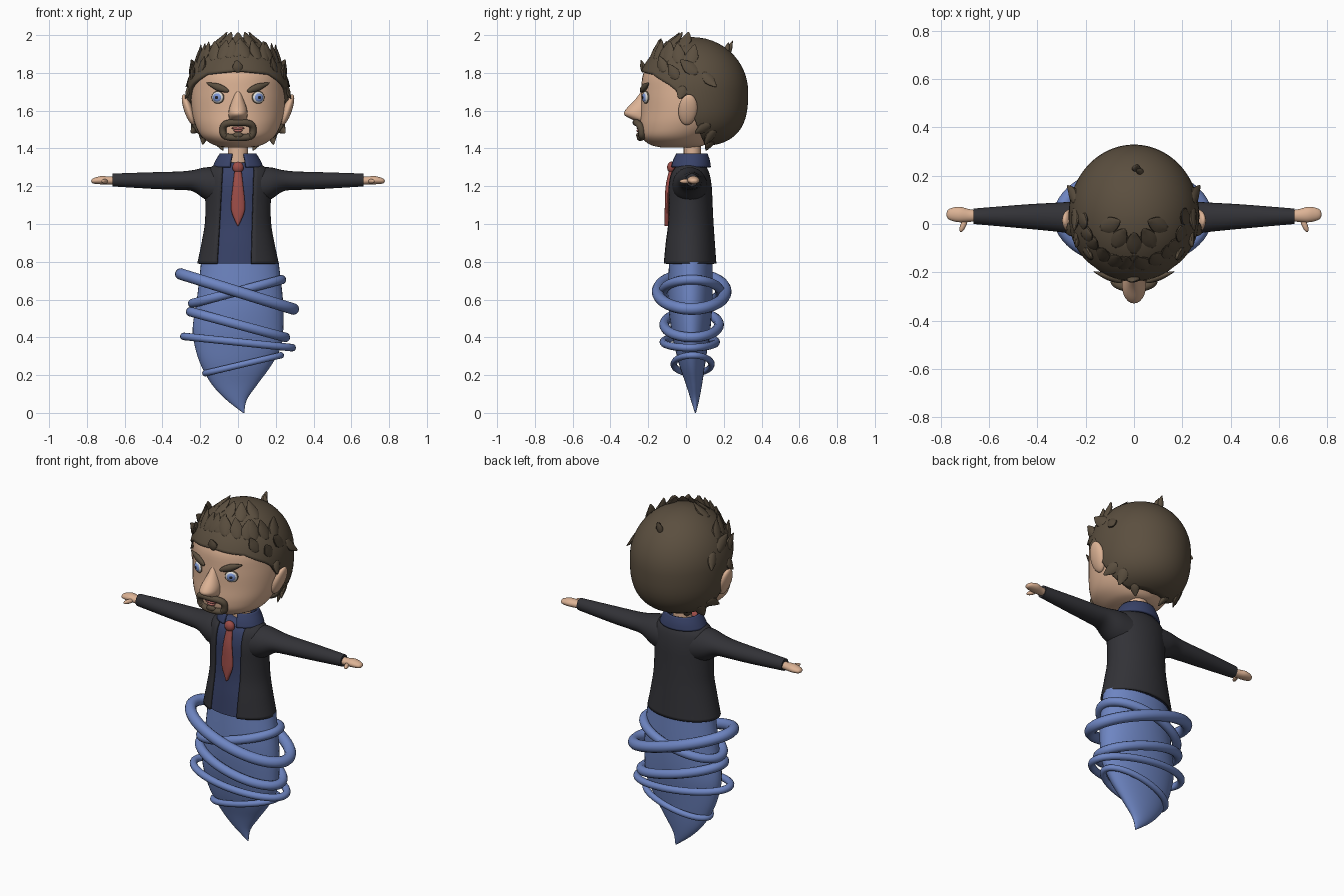
import bpy, bmesh, random
from math import sin, cos, pi, radians, asin, sqrt
from mathutils import Vector, Matrix

random.seed(4)
if "Cube" in bpy.data.objects:
    bpy.data.objects.remove(bpy.data.objects["Cube"])


def material(name, r, g, b):
    m = bpy.data.materials.new(name)
    m.use_nodes = True
    m.diffuse_color = (r, g, b, 1)
    m.node_tree.nodes["Principled BSDF"].inputs["Base Color"].default_value = (r, g, b, 1)
    return m


SKIN = material("skin", .72, .45, .30)
HAIR = material("brown hair", .105, .078, .05)
JACKET = material("charcoal jacket", .032, .032, .038)
SHIRT = material("navy shirt", .04, .055, .14)
TIE = material("red tie", .34, .075, .065)
TAIL = material("blue swirl", .155, .235, .54)
IRIS = material("iris blue", .2, .3, .65)
WHITE = material("eye white", .7, .7, .7)
PUPIL = material("pupil black", .015, .015, .02)
LIP = material("lip red", .45, .15, .13)


def finish(name, bm, mat, solid=0):
    bmesh.ops.recalc_face_normals(bm, faces=bm.faces)
    me = bpy.data.meshes.new(name)
    bm.to_mesh(me)
    bm.free()
    me.materials.append(mat)
    ob = bpy.data.objects.new(name, me)
    bpy.context.collection.objects.link(ob)
    for o in bpy.context.selected_objects:
        o.select_set(False)
    ob.select_set(True)
    bpy.context.view_layer.objects.active = ob
    bpy.ops.object.shade_smooth_by_angle(angle=radians(50))
    if solid:
        mod = ob.modifiers.new("thickness", 'SOLIDIFY')
        mod.thickness, mod.offset = solid, 0
    return ob


def spline(rows, steps=5):
    """Smooth interpolation through a table of rows."""
    out = []
    for i in range(len(rows) - 1):
        p0, p1, p2, p3 = (rows[min(max(i + k, 0), len(rows) - 1)] for k in (-1, 0, 1, 2))
        for s in range(steps):
            t = s / steps
            out.append([b + .5 * t * (c - a + t * (2 * a - 5 * b + 4 * c - d + t * (3 * (b - c) + d - a)))
                        for a, b, c, d in zip(p0, p1, p2, p3)])
    return out + [list(rows[-1])]


def oval(z, rx, yf, yb, xc=0, a0=0, a1=2 * pi, n=40):
    """Horizontal ring; angle starts at the front."""
    closed = a1 - a0 > 6.28
    angles = [a0 + (a1 - a0) * i / (n if closed else n - 1) for i in range(n)]
    return [Vector((xc + rx * sin(a), (yf + yb) / 2 - (yb - yf) / 2 * cos(a), z)) for a in angles]


def loft(name, rings, mat, closed=True, caps=(1, 1), solid=0):
    bm = bmesh.new()
    vs = [[bm.verts.new(p) for p in r] for r in rings]
    n = len(vs[0])
    for a, b in zip(vs, vs[1:]):
        for i in range(n if closed else n - 1):
            j = (i + 1) % n
            bm.faces.new((a[i], a[j], b[j], b[i]))
    for use, r in zip(caps, (vs[0], vs[-1])):
        if use and closed:
            bm.faces.new(r)
    return finish(name, bm, mat, solid)


def ball(name, loc, radii, mat, rot=(0, 0, 0)):
    bm = bmesh.new()
    bmesh.ops.create_uvsphere(bm, u_segments=24, v_segments=14, radius=1)
    for v in bm.verts:
        v.co = Vector(a * r for a, r in zip(v.co, radii))
    for axis, a in zip('XYZ', rot):
        bmesh.ops.rotate(bm, verts=bm.verts, matrix=Matrix.Rotation(a, 3, axis))
    bmesh.ops.translate(bm, verts=bm.verts, vec=loc)
    return finish(name, bm, mat)


def tube(name, pts, r, mat):
    cu = bpy.data.curves.new(name, 'CURVE')
    cu.dimensions, cu.bevel_depth, cu.bevel_resolution = '3D', r, 4
    sp = cu.splines.new('POLY')
    sp.points.add(len(pts) - 1)
    for q, p in zip(sp.points, pts):
        q.co = (*p, 1)
    sp.use_cyclic_u = True
    bm = bmesh.new()
    ob = bpy.data.objects.new(name, cu)
    bpy.context.collection.objects.link(ob)
    bm.from_mesh(ob.to_mesh())
    bpy.data.objects.remove(ob)
    bpy.data.curves.remove(cu)
    return finish(name, bm, mat)


def leaf(bm, center, t, n, w, l, h, bend=.15):
    """Pointed lock of hair along t, lying flat against normal n."""
    t = t.normalized()
    s = t.cross(n).normalized()
    n = s.cross(t)
    vs = bmesh.ops.create_uvsphere(bm, u_segments=10, v_segments=8, radius=1)["verts"]
    for v in vs:
        a, b, c = v.co
        k = 1 - .55 * max(c, 0)
        v.co = center + s * a * w * k + t * c * l + n * (b * h * k + bend * l * c * c)


# Swirling tail
TAIL_ROWS = [(.8, .205, -.09, .14, .01), (.6, .228, -.095, .14, .01), (.45, .24, -.08, .13, 0),
             (.35, .228, -.06, .115, 0), (.25, .185, -.035, .1, -.01), (.15, .12, 0, .085, -.018),
             (.07, .055, .025, .07, -.008), (0, .003, .047, .053, .03)]
loft("tail", [oval(*r) for r in spline(TAIL_ROWS)], TAIL)

# Rings: left z, right z, centre x, half width, centre y, half depth, thickness
for i, (z0, z1, xc, hx, yc, hy, r) in enumerate([
        (.735, .55, -.005, .298, .03, .18, .031), (.58, .705, -.005, .235, .03, .15, .025),
        (.535, .4, 0, .25, .03, .145, .026), (.405, .345, 0, .287, .02, .14, .02),
        (.21, .305, .027, .2, .035, .1, .017)]):
    tube(f"swirl_ring_{i + 1}",
         [(xc + hx * cos(a), yc + hy * sin(a), (z0 + z1) / 2 + (z1 - z0) / 2 * cos(a))
          for a in (2 * pi * k / 56 for k in range(56))], r, TAIL)

# Shirt and open jacket
TORSO = spline([(.79, .21, -.12, .155), (.9, .187, -.112, .147), (1, .17, -.102, .14), (1.1, .167, -.1, .135),
                (1.2, .172, -.1, .13), (1.27, .165, -.085, .117), (1.31, .12, -.058, .095), (1.325, .09, -.04, .08)])
loft("shirt", [oval(z, rx * .95, yf + .009, yb - .009) for z, rx, yf, yb in TORSO], SHIRT)
coat = []
for z, rx, yf, yb in TORSO:
    k = (z - .79) / .53
    coat.append(oval(z, rx, yf, yb, 0, asin(min(.9, (.07 + .015 * k) / rx)),
                     2 * pi - asin(min(.9, (.11 - .03 * k) / rx))))
loft("jacket", coat, JACKET, closed=False, solid=.012)

# Collar, neck and tie
loft("collar", [oval(z, rx, yf, yb, 0, .33, 2 * pi - .33) for z, rx, yf, yb in
                spline([(1.3, .128, -.078, .125), (1.335, .112, -.068, .12), (1.37, .09, -.05, .108)], 3)],
     SHIRT, closed=False, solid=.014)
loft("neck", [oval(z, .053, -.012, .08) for z in (1.3, 1.45)], SKIN)
ball("tie_knot", (0, -.078, 1.3), (.03, .022, .03), TIE)
loft("tie_blade", [oval(z, w, y, y + .025, n=16) for z, w, y in
                   spline([(1.285, .018, -.09), (1.2, .028, -.108), (1.1, .037, -.112),
                           (1.05, .03, -.113), (.99, .003, -.113)], 4)], TIE)

# Sleeves and hands
SLEEVE = [(.1, 1.2, .1, .02, .095), (.17, 1.214, .086, .02, .088), (.24, 1.229, .056, .025, .07),
          (.31, 1.229, .049, .028, .061), (.45, 1.23, .044, .031, .05), (.665, 1.233, .034, .032, .032)]
HAND = [(.64, 1.23, .022, .034, .022), (.68, 1.23, .021, .035, .026), (.72, 1.232, .022, .039, .032),
        (.75, 1.23, .018, .04, .028), (.77, 1.228, .012, .04, .019), (.777, 1.228, .003, .04, .005)]
for side, s in (("left", 1), ("right", -1)):
    for part, rows, mat in (("sleeve", SLEEVE, JACKET), ("hand", HAND, SKIN)):
        loft(f"{side}_{part}", [[Vector((s * x, yc + ry * cos(a), zc + rz * sin(a)))
                                 for a in (2 * pi * k / 24 for k in range(24))]
                                for x, zc, rz, yc, ry in spline(rows)], mat)
    ball(f"{side}_thumb", (s * .706, -.002, 1.226), (.012, .034, .012), SKIN, (0, 0, s * .4))

# Head
HEAD = spline([(1.405, .07, -.13, .05), (1.42, .13, -.19, .1), (1.46, .19, -.235, .14), (1.52, .225, -.245, .2),
               (1.6, .245, -.24, .25), (1.7, .25, -.237, .27), (1.8, .238, -.225, .25), (1.88, .19, -.165, .2),
               (1.95, .09, -.07, .12)])
loft("head", [oval(*r) for r in HEAD], SKIN)


def face_y(x, z):
    _, rx, yf, yb = min(HEAD, key=lambda r: abs(r[0] - z))
    return (yf + yb) / 2 - (yb - yf) / 2 * sqrt(max(0, 1 - (x / rx) ** 2))


loft("nose", [oval(z, w, yf, -.18, n=24) for z, w, yf in
              spline([(1.72, .012, -.225), (1.66, .03, -.268), (1.61, .047, -.316), (1.58, .05, -.328),
                      (1.555, .045, -.29), (1.535, .03, -.235)])], SKIN)

# Ears, eyes and brows
for side, s in (("left", 1), ("right", -1)):
    ball(f"{side}_ear", (s * .262, .01, 1.605), (.024, .05, .086), SKIN, (-.1, s * .33, 0))
    turn = .42
    out = Vector((s * sin(turn), -cos(turn), 0))
    eye = Vector((s * .107, face_y(.107, 1.67), 1.67))
    for part, off, r, thick, mat in (("eye_rim", -.003, .037, .012, HAIR), ("eyeball", .001, .032, .013, WHITE),
                                     ("iris", .008, .024, .009, IRIS), ("pupil", .0145, .01, .004, PUPIL)):
        ball(f"{side}_{part}", eye + out * off, (r, thick, r * .93), mat, (0, 0, s * turn))
    bm = bmesh.new()
    leaf(bm, Vector((s * .108, face_y(.108, 1.725) - .008, 1.725)), Vector((s * .12, .045, .045)), out,
         .02, .068, .014, 0)
    finish(f"{side}_eyebrow", bm, HAIR)

# Beard around the mouth, chin tuft and lips
beard = []
for k in range(40):
    a = 2 * pi * k / 40
    x = .08 * abs(cos(a)) ** .6 * (1 if cos(a) > 0 else -1)
    z = 1.497 + .04 * abs(sin(a)) ** .6 * (1 if sin(a) > 0 else -1)
    beard.append((x, face_y(x, z) - .008 - .012 * max(0, sin(a)), z))
tube("goatee", beard, .018, HAIR)
ball("chin_tuft", (0, -.25, 1.47), (.028, .014, .016), HAIR)
ball("upper_lip", (0, -.25, 1.507), (.034, .011, .008), LIP)
ball("lower_lip", (0, -.25, 1.494), (.024, .012, .008), LIP)

# Hair cap, bounded by a hairline that depends on direction
HAIRLINE = [(0, 67), (40, 71), (65, 83), (82, 96), (92, 112), (102, 140), (115, 160), (181, 166)]


def hairline(az):
    az = abs(az)
    for (a, p), (b, q) in zip(HAIRLINE, HAIRLINE[1:]):
        if az <= b:
            return p + (q - p) * (az - a) / (b - a)


def hair_point(az, th):
    az, th = radians(az), radians(th)
    e = 1 if cos(th) > 0 else .7
    r, c = sin(th) ** e, abs(cos(th)) ** e
    return Vector((.262 * r * sin(az), .035 - .285 * r * cos(az), 1.7 + .28 * (c if cos(th) > 0 else -c)))


loft("hair_cap", [[hair_point(az, hairline(az) * u / 24) for az in range(-180, 180, 4)]
                  for u in [.2] + list(range(1, 25))], HAIR, caps=(1, 0), solid=.018)

# Locks: azimuth, polar angle, twist, half width, half length, lift
locks = [(az + random.uniform(-4, 4), 46 + abs(az) * .12, random.uniform(-.3, .3), .036, .06, .28)
         for az in range(-84, 85, 14)]
locks += [(az, 29, 0, .034, .06, .22) for az in (-70, -35, 0, 35, 70)]
locks += [(0, 66, .2, .028, .035, .6), (178, 42, .3, .018, .04, 1.1), (170, 40, -.6, .014, .03, .9)]
for s in (1, -1):
    locks += [(s * 55, 66, s * .5, .03, .05, .3), (s * 72, 74, s * .6, .03, .05, .35),
              (s * 80, 86, pi - s * .3, .03, .04, .25), (s * 92, 68, s * .9, .035, .06, .2),
              (s * 104, 72, pi + s * .6, .03, .055, .2), (s * 108, 122, s * 2, .03, .05, .2),
              (s * 118, 132, pi - s * .5, .03, .05, .25), (s * 130, 155, pi, .025, .04, .4)]
bm = bmesh.new()
for az, th, twist, w, l, lift in locks:
    p = hair_point(az, th)
    up = (hair_point(az, th - 2) - p).normalized()
    n = (hair_point(az + 2, th) - p).cross(up).normalized()
    t = Matrix.Rotation(twist, 3, n) @ up
    t, n = t * cos(lift) + n * sin(lift), n * cos(lift) - t * sin(lift)
    leaf(bm, p + t * l * .65, t, n, w, l, .014)
finish("hair_locks", bm, HAIR)
